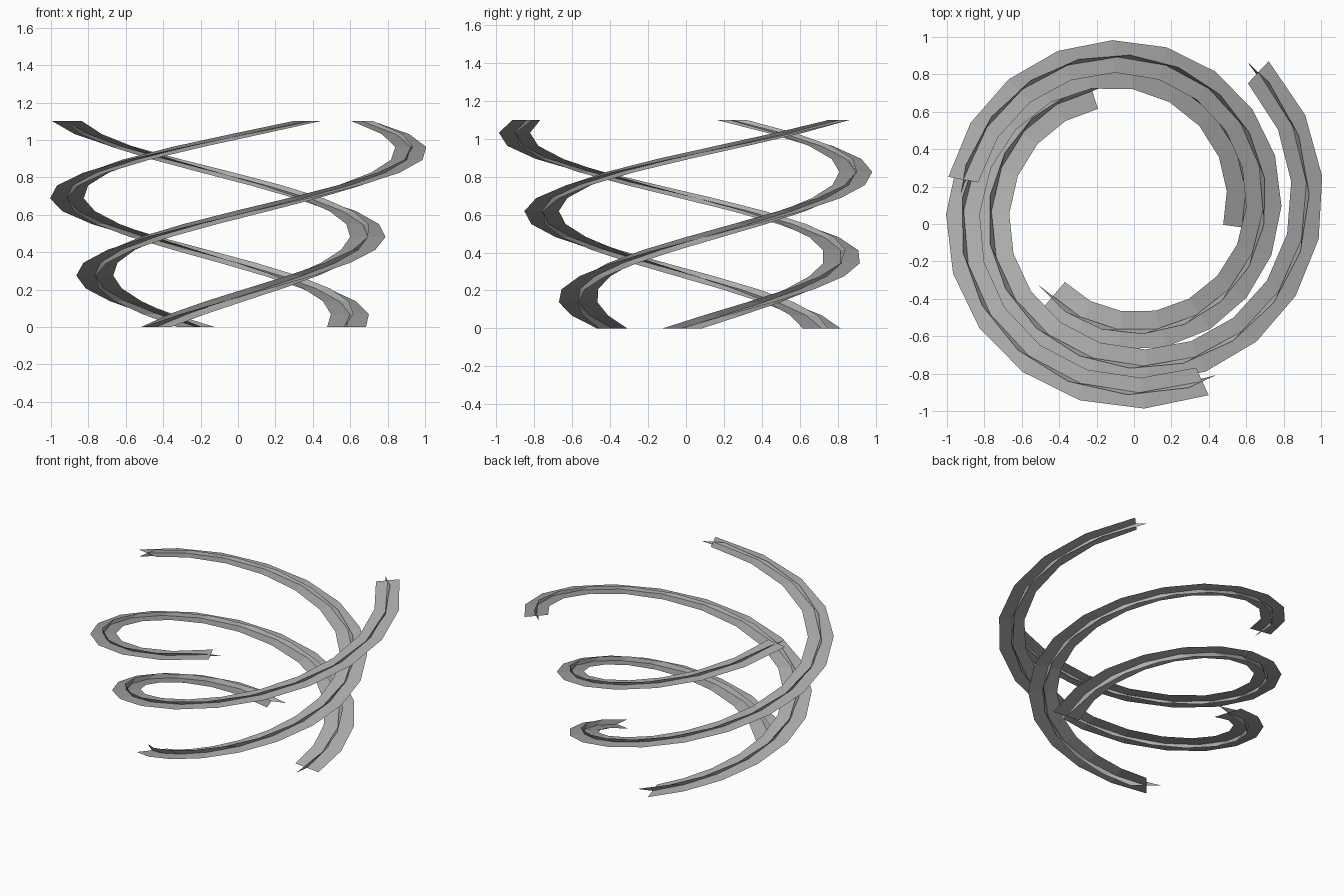
import bpy, bmesh
from math import sin, cos, radians
from mathutils import Vector

HEIGHT = 1.10
STEPS = 16

cube = bpy.data.objects.get("Cube")
if cube:
    bpy.data.objects.remove(cube, do_unlink=True)

# Single plain grey
grey = bpy.data.materials.new("plain_grey")
grey.use_nodes = True
colour = (0.42, 0.42, 0.42, 1)
grey.diffuse_color = colour
grey.node_tree.nodes["Principled BSDF"].inputs["Base Color"].default_value = colour


def lerp(a, b, t):
    return a + (b - a) * t


def spiral_strip(name, centre, angles, radii):
    """Sweep a flat plus-shaped profile up a widening helix."""
    bm = bmesh.new()
    rings = []
    for i in range(STEPS + 1):
        t = i / STEPS
        a = radians(lerp(*angles, t))
        arm = lerp(0.105, 0.081, t)
        out = Vector((cos(a), sin(a), 0))
        along = Vector((-sin(a), cos(a), 0))
        mid = Vector((*centre, HEIGHT * t)) + out * (lerp(*radii, t) - arm)
        offsets = (Vector(), out * arm, -out * arm, along * arm, -along * arm)
        rings.append([bm.verts.new(mid + o) for o in offsets])
    # Four blades run from the core line to the arm tips
    for low, high in zip(rings, rings[1:]):
        for k in (1, 2, 3, 4):
            quad = [low[0], low[k], high[k], high[0]]
            if k in (2, 4):
                quad.reverse()
            bm.faces.new(quad)
    mesh = bpy.data.meshes.new(name)
    bm.to_mesh(mesh)
    bm.free()
    mesh.materials.append(grey)
    obj = bpy.data.objects.new(name, mesh)
    bpy.context.collection.objects.link(obj)


# Three intertwined strips: centre, start/end angle, start/end outer radius
spiral_strip("spiral_strip_right", (-0.05, 0.07), (-8, 294.5), (0.742, 1.083))
spiral_strip("spiral_strip_front", (-0.04, 0.08), (229.8, 529.8), (0.72, 0.968))
spiral_strip("spiral_strip_back", (-0.02, 0.085), (108, 406.7), (0.768, 1.079))
